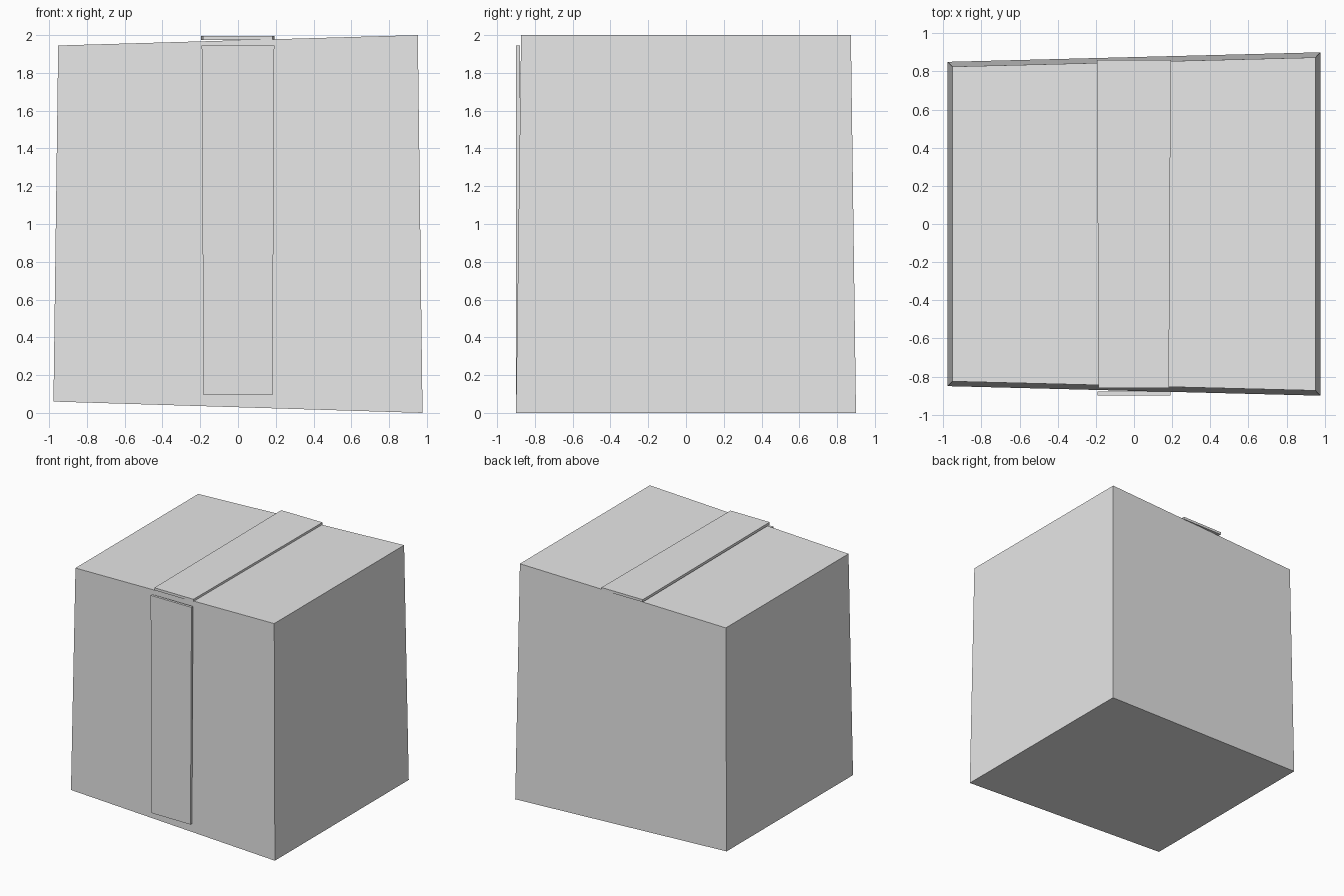
import bpy

if "Cube" in bpy.data.objects:
    bpy.data.objects.remove(bpy.data.objects["Cube"])

grey = bpy.data.materials.new("light_grey")
grey.diffuse_color = (0.8, 0.8, 0.8, 1)
grey.use_nodes = True
grey.node_tree.nodes["Principled BSDF"].inputs["Base Color"].default_value = grey.diffuse_color


def hexahedron(name, bottom, top):
    """Closed six-sided block from two matching counter-clockwise rings."""
    mesh = bpy.data.meshes.new(name)
    sides = [(i, (i + 1) % 4, (i + 1) % 4 + 4, i + 4) for i in range(4)]
    mesh.from_pydata(bottom + top, [], [(3, 2, 1, 0), (4, 5, 6, 7)] + sides)
    mesh.materials.append(grey)
    obj = bpy.data.objects.new(name, mesh)
    bpy.context.collection.objects.link(obj)
    return obj


def box_ring(x, left_y, right_y, left_z, right_z):
    return [(-x, -left_y, left_z), (x, -right_y, right_z),
            (x, right_y, right_z), (-x, left_y, left_z)]


# Crooked box, taller and deeper on its right side
hexahedron("box_body",
           box_ring(0.977, 0.85, 0.90, 0.06, 0.0),
           box_ring(0.952, 0.825, 0.873, 1.945, 2.0))


# Flat strip over the lid, slightly narrower at the front
def lid_ring(z):
    return [(-0.185, -0.86, z), (0.183, -0.86, z),
            (0.193, 0.86, z), (-0.195, 0.86, z)]


hexahedron("lid_strip", lid_ring(1.975), lid_ring(1.996))


# Upright strip on the front, slightly narrower at the foot
def front_ring(w, z):
    return [(-w, -0.90, z), (w, -0.90, z), (w, -0.879, z), (-w, -0.879, z)]


hexahedron("front_strip", front_ring(0.183, 0.095), front_ring(0.192, 1.945))
